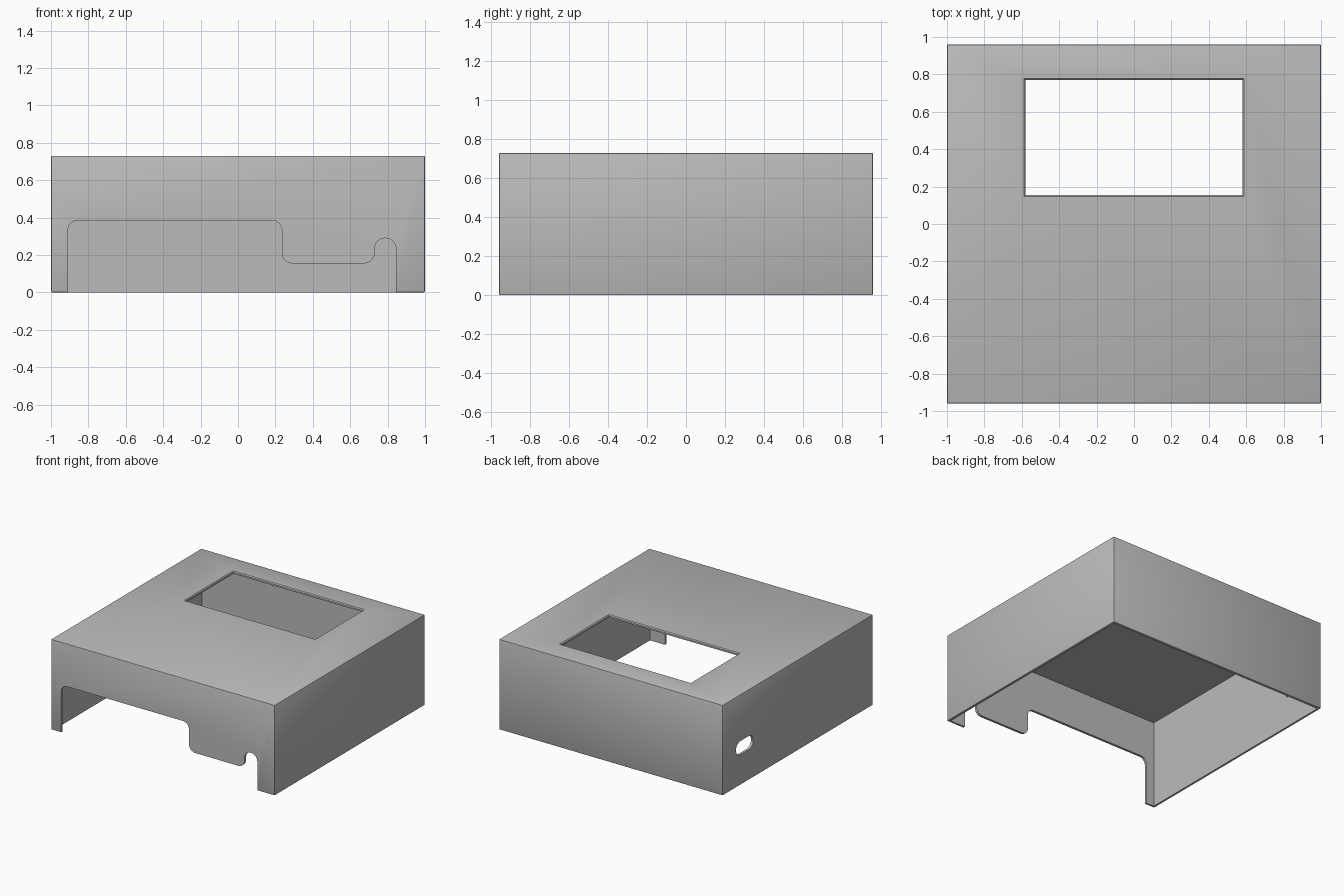
import bpy, bmesh, math
from mathutils import Vector

if "Cube" in bpy.data.objects:
    bpy.data.objects.remove(bpy.data.objects["Cube"])

W, D, H, T = 1.0, 0.96, 0.73, 0.02   # half width, half depth, height, wall


def arc(cx, cz, r, a0, a1, n=8):
    """Points on an arc, angles in degrees."""
    return [(cx + r * math.cos(math.radians(a0 + (a1 - a0) * i / n)),
             cz + r * math.sin(math.radians(a0 + (a1 - a0) * i / n)))
            for i in range(n + 1)]


def loft(name, rings):
    """Closed solid through rings of equal length."""
    bm = bmesh.new()
    loops = [[bm.verts.new(p) for p in ring] for ring in rings]
    n = len(loops[0])
    for a, b in zip(loops, loops[1:]):
        for i in range(n):
            bm.faces.new((a[i], a[(i + 1) % n], b[(i + 1) % n], b[i]))
    bm.faces.new(loops[0])
    bm.faces.new(loops[-1])
    bmesh.ops.recalc_face_normals(bm, faces=bm.faces)
    mesh = bpy.data.meshes.new(name)
    bm.to_mesh(mesh)
    bm.free()
    ob = bpy.data.objects.new(name, mesh)
    bpy.context.collection.objects.link(ob)
    return ob


def rect(x0, x1, y0, y1, z):
    return [Vector(p) for p in ((x0, y0, z), (x1, y0, z), (x1, y1, z), (x0, y1, z))]


def apply(ob, mod):
    bpy.context.view_layer.objects.active = ob
    bpy.ops.object.modifier_apply(modifier=mod.name)


# Outer cover block with slightly eased edges
cover = loft("enclosure_cover", [rect(-W, W, -D, D, 0), rect(-W, W, -D, D, H)])
bev = cover.modifiers.new("eased_edges", 'BEVEL')
bev.width, bev.segments = 0.007, 2
apply(cover, bev)

# Hollow interior, open at the bottom
cavity = loft("cavity_cutter", [rect(T - W, W - T, T - D, D - T, z) for z in (-0.1, H - T)])

# Rectangular top window with a small chamfer
f = 0.03
window = loft("window_cutter", [
    rect(-0.58, 0.58, 0.155, 0.77, H - 0.1),
    rect(-0.58, 0.58, 0.155, 0.77, H - 0.007),
    rect(-0.58 - f, 0.58 + f, 0.155 - f, 0.77 + f, H - 0.007 + f)])

# Front opening: tall bay, hanging tab, and a narrow arched notch
outline = ([(-0.91, -0.1)] + arc(-0.855, 0.33, 0.055, 180, 90)
           + arc(0.18, 0.33, 0.055, 90, 0)
           + arc(0.29, 0.21, 0.055, 180, 270)
           + arc(0.675, 0.21, 0.055, 270, 360)
           + arc(0.7875, 0.2325, 0.0575, 180, 0, 16) + [(0.845, -0.1)])
front = loft("front_opening_cutter",
             [[Vector((x, y, z)) for x, z in outline] for y in (-D - 0.1, -D + 0.1)])

# Rounded cable slot in the left wall
slot_pts = arc(0.735, 0.30, 0.055, -90, 90, 10) + arc(0.625, 0.30, 0.055, 90, 270, 10)
slot = loft("cable_slot_cutter",
            [[Vector((x, y, z)) for y, z in slot_pts] for x in (-W - 0.1, -W + 0.1)])

for cutter in (cavity, window, front, slot):
    cutter.hide_render = True
    mod = cover.modifiers.new("cut", 'BOOLEAN')
    mod.operation, mod.solver, mod.object = 'DIFFERENCE', 'EXACT', cutter
    apply(cover, mod)
    bpy.data.objects.remove(cutter)

# Single plain grey finish
grey = bpy.data.materials.new("grey_plastic")
grey.diffuse_color = (0.5, 0.5, 0.5, 1)
grey.use_nodes = True
grey.node_tree.nodes["Principled BSDF"].inputs["Base Color"].default_value = grey.diffuse_color
cover.data.materials.clear()
cover.data.materials.append(grey)
for p in cover.data.polygons:
    p.material_index = 0

bpy.ops.object.select_all(action='DESELECT')
cover.select_set(True)
bpy.context.view_layer.objects.active = cover
bpy.ops.object.shade_smooth_by_angle(angle=math.radians(30))
